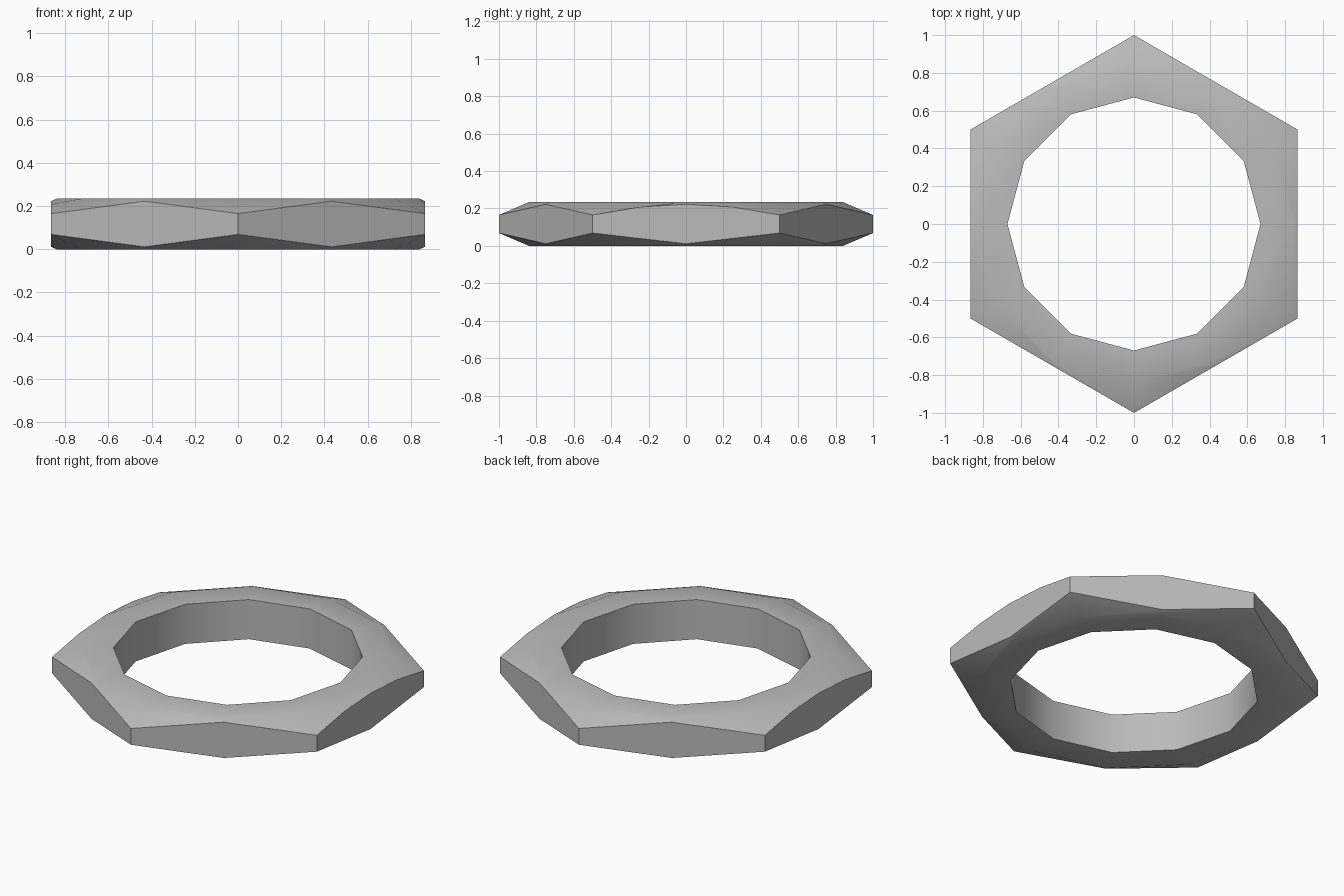
import bpy, bmesh
from math import sin, cos, pi, sqrt, radians

cube = bpy.data.objects.get("Cube")
if cube:
    bpy.data.objects.remove(cube)

HEIGHT = 0.234
BORE, RIM, CORNER = 0.67, 0.84, 1.0
FLAT = sqrt(3) / 2
SLOPE = 0.43          # fall of the chamfer cone per unit of radius
N = 12

steel = bpy.data.materials.new("plain grey")
grey = (0.5, 0.5, 0.5, 1)
steel.use_nodes = True
steel.diffuse_color = grey
steel.node_tree.nodes["Principled BSDF"].inputs["Base Color"].default_value = grey

bm = bmesh.new()


def level(depth, top):
    return HEIGHT - depth if top else depth


def ring(radius_of, top):
    verts = []
    for k in range(N):
        a, r = 2 * pi * k / N, radius_of(k)
        depth = max(0, r - RIM) * SLOPE
        verts.append(bm.verts.new((r * cos(a), r * sin(a), level(depth, top))))
    return verts


def hexagon(k):
    return CORNER if k % 2 else FLAT


# Bore, rim and hexagon outline on both faces of the nut
loops = {}
extras = {}
for top in (False, True):
    bore, rim, outer = [ring(f, top) for f in (lambda k: BORE, lambda k: RIM, hexagon)]
    loops[top] = bore, outer
    # Rounder upper chamfer arc on the two side flats
    if top:
        for k in (11, 0, 5, 6):
            p = (outer[k].co + outer[(k + 1) % N].co) / 2
            p.z = level((p.xy.length - RIM) * SLOPE, True)
            extras[k] = bm.verts.new(p)
    for k in range(N):
        j = (k + 1) % N
        bm.faces.new((bore[k], rim[k], rim[j], bore[j]))
        between = [extras[k]] if top and k in extras else []
        bm.faces.new([rim[k], outer[k], *between, outer[j], rim[j]])

# Inner wall of the hole
low, high = loops[False][0], loops[True][0]
for k in range(N):
    j = (k + 1) % N
    bm.faces.new((low[k], high[k], high[j], low[j]))

# Six wrench flats
low, high = loops[False][1], loops[True][1]
for k in range(1, N, 2):
    m, j = (k + 1) % N, (k + 2) % N
    upper = [high[k], extras.get(k), high[m], extras.get(m), high[j]]
    upper = [v for v in upper if v]
    bm.faces.new([low[k], low[m], low[j]] + upper[::-1])

bmesh.ops.recalc_face_normals(bm, faces=bm.faces)
mesh = bpy.data.meshes.new("hex_nut")
bm.to_mesh(mesh)
bm.free()
mesh.materials.append(steel)
nut = bpy.data.objects.new("hex_nut", mesh)
bpy.context.collection.objects.link(nut)

# Smooth the shallow bevels and the bore, keep the flats crisp
bpy.ops.object.select_all(action="DESELECT")
nut.select_set(True)
bpy.context.view_layer.objects.active = nut
bpy.ops.object.shade_smooth_by_angle(angle=radians(31))
